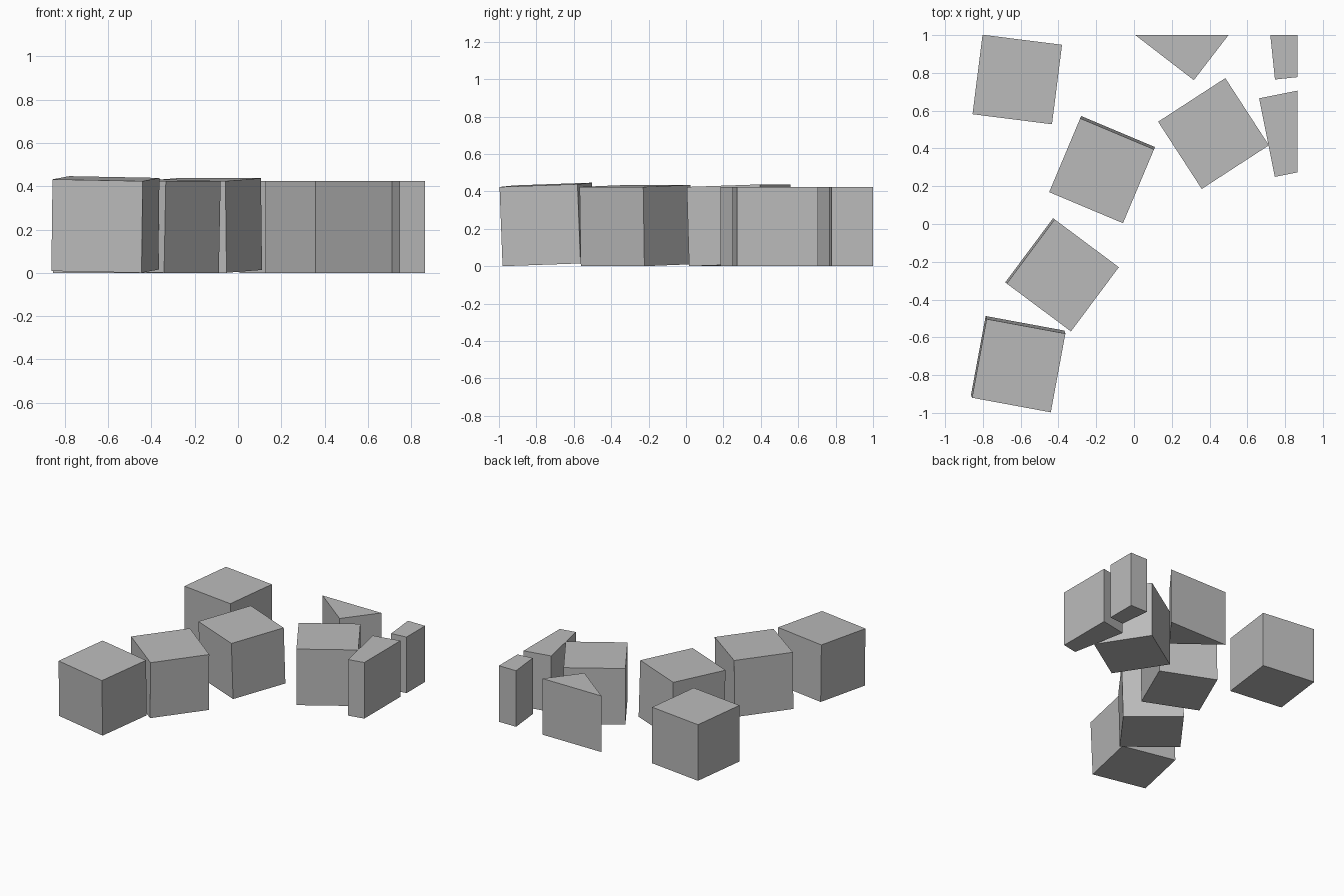
import bpy, bmesh
from math import radians
from mathutils import Matrix, Vector

SIZE = 0.424
EDGE_X, EDGE_Y = 0.865, 1.0   # limits where the outer blocks are sliced off

default = bpy.data.objects.get("Cube")
if default:
    bpy.data.objects.remove(default, do_unlink=True)

grey = bpy.data.materials.new("plain_grey")
grey.use_nodes = True
colour = (0.5, 0.5, 0.5, 1)
grey.diffuse_color = colour
grey.node_tree.nodes["Principled BSDF"].inputs["Base Color"].default_value = colour


def slice_off(bm, point, normal):
    """Cut away everything past a plane and cap the opening."""
    geom = bm.verts[:] + bm.edges[:] + bm.faces[:]
    bmesh.ops.bisect_plane(bm, geom=geom, plane_co=point, plane_no=normal,
                           clear_outer=True)
    rim = [e for e in bm.edges if e.is_boundary]
    if rim:
        bmesh.ops.holes_fill(bm, edges=rim, sides=0)


def block(name, x, y, turn, lean_front=0, lean_side=0):
    """A cube turned about z, slightly leaning, resting on the floor."""
    bm = bmesh.new()
    bmesh.ops.create_cube(bm, size=SIZE)
    rot = (Matrix.Rotation(radians(turn), 4, 'Z')
           @ Matrix.Rotation(radians(lean_front), 4, 'X')
           @ Matrix.Rotation(radians(lean_side), 4, 'Y'))
    bm.transform(Matrix.Translation((x, y, 0)) @ rot)
    low = min(v.co.z for v in bm.verts)
    bm.transform(Matrix.Translation((0, 0, -low)))
    slice_off(bm, Vector((EDGE_X, 0, 0)), Vector((1, 0, 0)))
    slice_off(bm, Vector((0, EDGE_Y, 0)), Vector((0, 1, 0)))
    bmesh.ops.recalc_face_normals(bm, faces=bm.faces[:])
    mesh = bpy.data.meshes.new(name)
    bm.to_mesh(mesh)
    bm.free()
    mesh.materials.append(grey)
    bpy.context.collection.objects.link(bpy.data.objects.new(name, mesh))


# Whole blocks along the right side
block("front_block", -0.613, -0.742, -10.5, 2.0, 1.1)
block("second_block", -0.381, -0.269, -36.7, 0, 1.4)
block("third_block", -0.169, 0.288, -22.8, 1.8, 0)
block("back_block", -0.618, 0.765, -7.2)
# Whole block and sliced blocks at the left side
block("inner_block", 0.421, 0.479, 33)
block("sliced_wedge", 0.278, 1.059, -37.6)
block("sliced_corner_block", 0.935, 0.998, 6)
block("sliced_side_block", 0.912, 0.499, 11.3)
